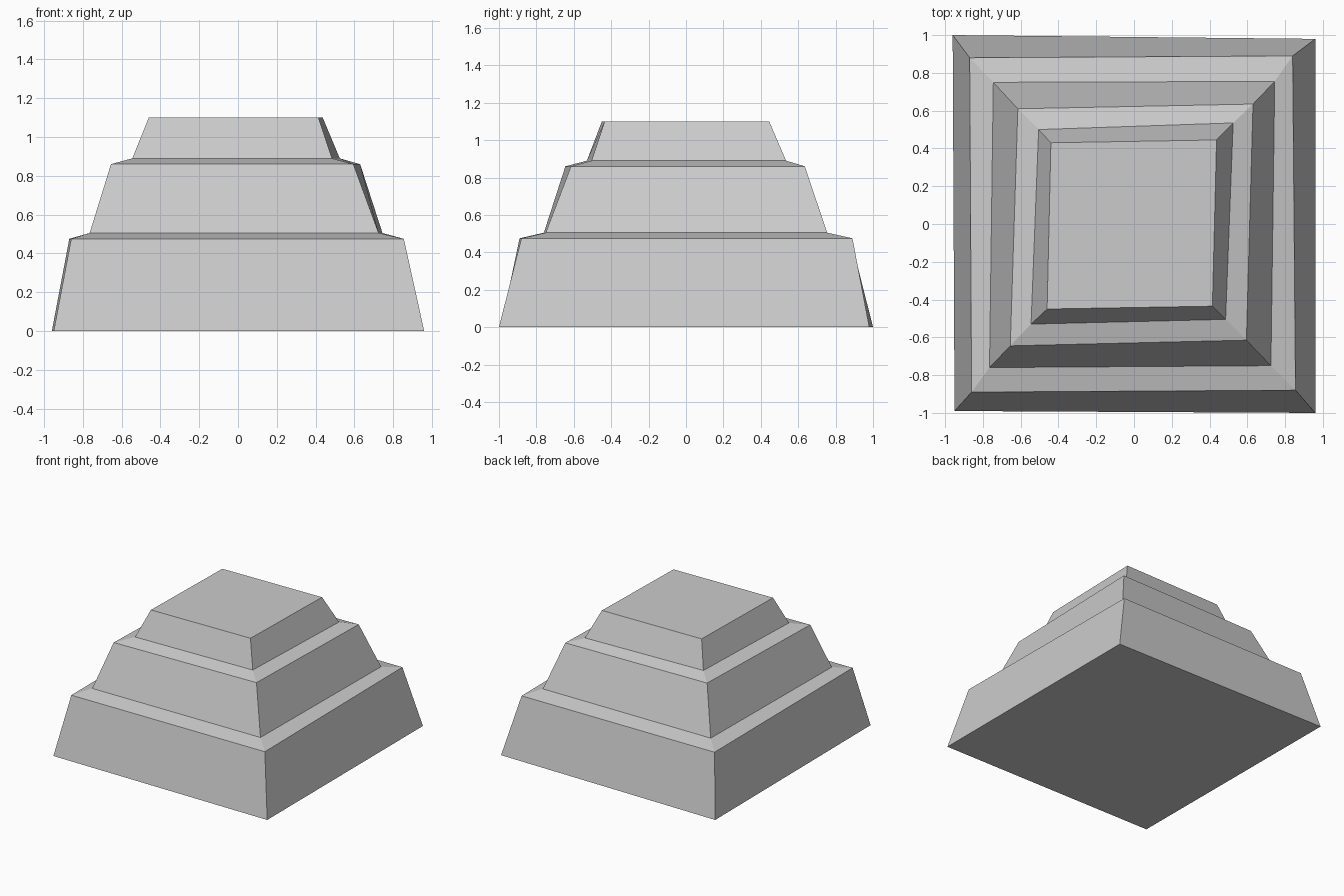
import bpy
import bmesh

cube = bpy.data.objects.get("Cube")
if cube:
    bpy.data.objects.remove(cube, do_unlink=True)

stone = bpy.data.materials.new("light_grey_stone")
stone.use_nodes = True
grey = (0.6, 0.6, 0.6, 1.0)
stone.diffuse_color = grey
stone.node_tree.nodes["Principled BSDF"].inputs["Base Color"].default_value = grey

# Slightly uneven outlines: height, then front-left, front-right, back-right, back-left
ground = (0, [(-.95, -.99), (.96, -1), (.96, .98), (-.96, 1)])
lower_rim = (.475, [(-.86, -.89), (.855, -.88), (.84, .89), (-.87, .88)])
middle_foot = (.505, [(-.765, -.76), (.725, -.75), (.745, .755), (-.745, .75)])
middle_rim = (.86, [(-.655, -.645), (.595, -.615), (.63, .635), (-.615, .61)])
upper_foot = (.89, [(-.545, -.53), (.485, -.505), (.525, .535), (-.505, .50)])
roof = (1.1, [(-.46, -.45), (.415, -.435), (.437, .445), (-.44, .43)])


def tier(name, outlines, floor=False, top=False):
    """Loft quads through a stack of outlines, with optional end caps."""
    bm = bmesh.new()
    rings = [[bm.verts.new((x, y, z)) for x, y in pts] for z, pts in outlines]
    for low, high in zip(rings, rings[1:]):
        for i in range(4):
            j = (i + 1) % 4
            bm.faces.new((low[i], low[j], high[j], high[i]))
    if floor:
        bm.faces.new(rings[0][::-1])
    if top:
        bm.faces.new(rings[-1])
    mesh = bpy.data.meshes.new(name)
    bm.to_mesh(mesh)
    bm.free()
    mesh.materials.append(stone)
    obj = bpy.data.objects.new(name, mesh)
    bpy.context.collection.objects.link(obj)


# Each tier ends in a sloping ledge that meets the next one
tier("lower_tier", [ground, lower_rim, middle_foot], floor=True)
tier("middle_tier", [middle_foot, middle_rim, upper_foot])
tier("upper_tier", [upper_foot, roof], top=True)
